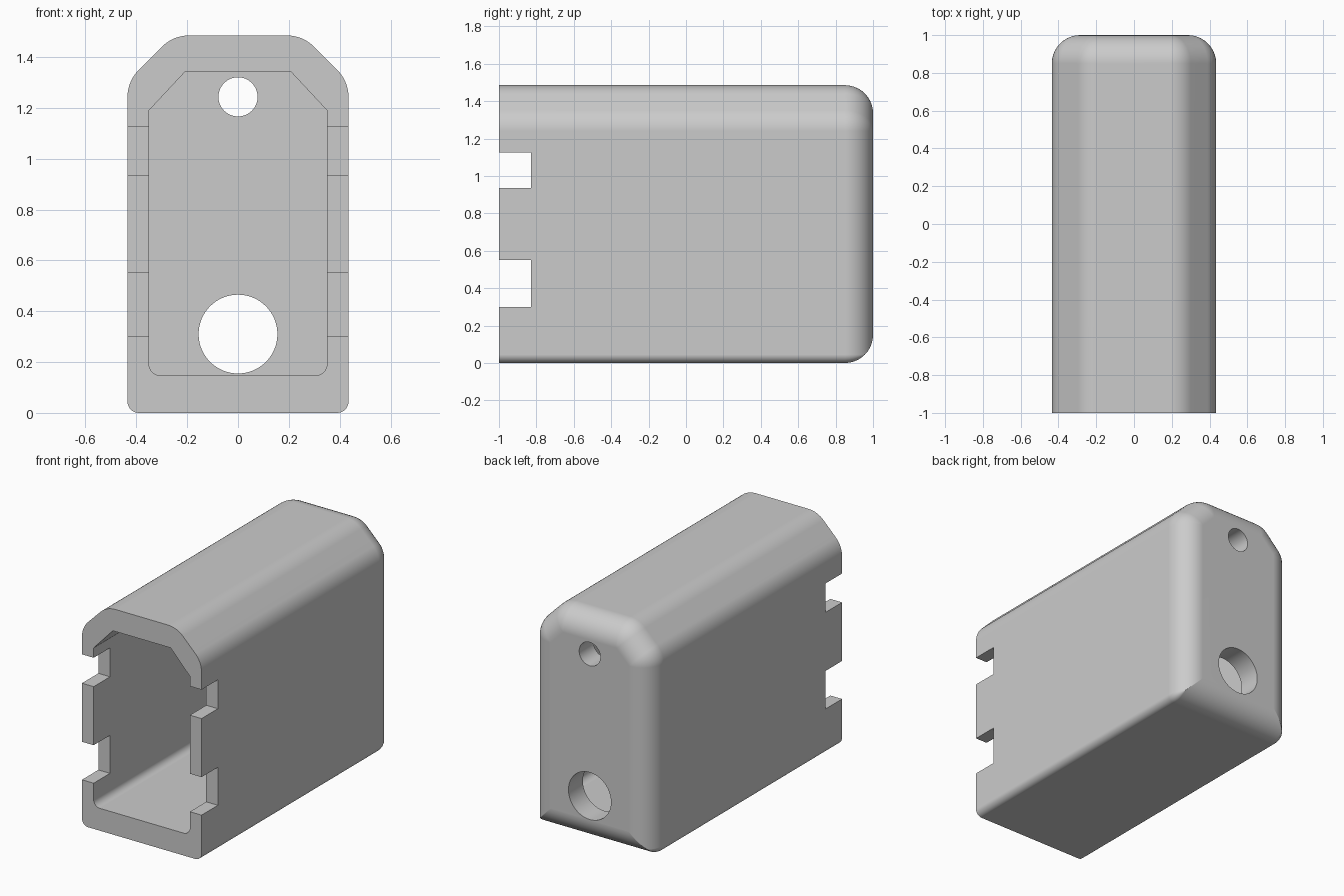
import bpy, bmesh, math
from mathutils import Vector

cube = bpy.data.objects.get("Cube")
if cube:
    bpy.data.objects.remove(cube, do_unlink=True)

grey = bpy.data.materials.new("light_grey")
grey.use_nodes = True
grey.diffuse_color = (0.6, 0.6, 0.6, 1)
grey.node_tree.nodes["Principled BSDF"].inputs["Base Color"].default_value = (0.6, 0.6, 0.6, 1)

FRONT, BACK, WALL = -1.0, 1.0, 0.15
FILLET = 0.15


def rounded_ring(corners, inset=0.0, segments=8):
    """Convex counter-clockwise (x, z, radius) corners -> inset, rounded outline."""
    pts = [Vector(c[:2]) for c in corners]
    ring = []
    for i, p in enumerate(pts):
        a, b = p - pts[i - 1], pts[(i + 1) % len(pts)] - p
        n1 = Vector((a.y, -a.x)).normalized()
        n2 = Vector((b.y, -b.x)).normalized()
        radius = max(corners[i][2] - inset, 0.002)
        centre = p - (n1 + n2) * (inset + radius) / (1 + n1.dot(n2))
        start, turn = math.atan2(n1.y, n1.x), math.acos(n1.dot(n2))
        for s in range(segments + 1):
            t = start + turn * s / segments
            ring.append(centre + radius * Vector((math.cos(t), math.sin(t))))
    return ring


def loft(name, sections):
    """Skin a list of (y, outline) sections into a closed solid."""
    bm = bmesh.new()
    rings = [[bm.verts.new((p.x, y, p.y)) for p in outline] for y, outline in sections]
    for r1, r2 in zip(rings, rings[1:]):
        for i in range(len(r1)):
            bm.faces.new((r1[i - 1], r1[i], r2[i], r2[i - 1]))
    bm.faces.new(rings[0])
    bm.faces.new(rings[-1])
    bmesh.ops.recalc_face_normals(bm, faces=bm.faces)
    mesh = bpy.data.meshes.new(name)
    bm.to_mesh(mesh)
    bm.free()
    mesh.materials.append(grey)
    obj = bpy.data.objects.new(name, mesh)
    bpy.context.collection.objects.link(obj)
    return obj


def mirrored(half):
    """Complete a right-hand half outline, bottom to top, across x = 0."""
    return half + [(-x, z, r) for x, z, r in reversed(half)]


# Housing shell: straight body with a filleted back end
outer = mirrored([(0.435, 0, 0.045), (0.435, 1.305, 0.155), (0.255, 1.485, 0.155)])
sections = [(FRONT, rounded_ring(outer))]
STEPS = 10
for k in range(STEPS + 1):
    t = math.pi / 2 * k / STEPS
    sections.append((BACK - FILLET * (1 - math.sin(t)),
                     rounded_ring(outer, FILLET * (1 - math.cos(t)))))
housing = loft("housing", sections)

# Cavity open at the front
inner = mirrored([(0.35, 0.147, 0.045), (0.35, 1.19, 0.002), (0.21, 1.34, 0.002)])
outline = rounded_ring(inner)
cutters = [loft("cavity_cutter", [(FRONT - 0.1, outline), (BACK - WALL, outline)])]

# Side notches at the open end
for low, high in ((0.30, 0.55), (0.935, 1.125)):
    bpy.ops.mesh.primitive_cube_add(size=1, location=(0, -0.965, (low + high) / 2),
                                    scale=(1.2, 0.27, high - low))
    cutters.append(bpy.context.object)
    cutters[-1].name = "notch_cutter"

# Round holes through the back wall
for radius, height in ((0.077, 1.243), (0.155, 0.31)):
    bpy.ops.mesh.primitive_cylinder_add(vertices=64, radius=radius, depth=0.6,
                                        location=(0, BACK, height),
                                        rotation=(math.pi / 2, 0, 0))
    cutters.append(bpy.context.object)
    cutters[-1].name = "hole_cutter"

bpy.context.view_layer.update()
bpy.ops.object.select_all(action='DESELECT')
bpy.context.view_layer.objects.active = housing
housing.select_set(True)
for cutter in cutters:
    cut = housing.modifiers.new(cutter.name, 'BOOLEAN')
    cut.operation = 'DIFFERENCE'
    cut.solver = 'EXACT'
    cut.object = cutter
    bpy.ops.object.modifier_apply(modifier=cut.name)
for cutter in cutters:
    bpy.data.objects.remove(cutter, do_unlink=True)

# Single material, smooth fillets, crisp edges
housing.data.materials.clear()
housing.data.materials.append(grey)
for face in housing.data.polygons:
    face.material_index = 0
bpy.ops.object.shade_smooth_by_angle(angle=math.radians(30))
weighted = housing.modifiers.new("weighted_normals", 'WEIGHTED_NORMAL')
weighted.keep_sharp = True
